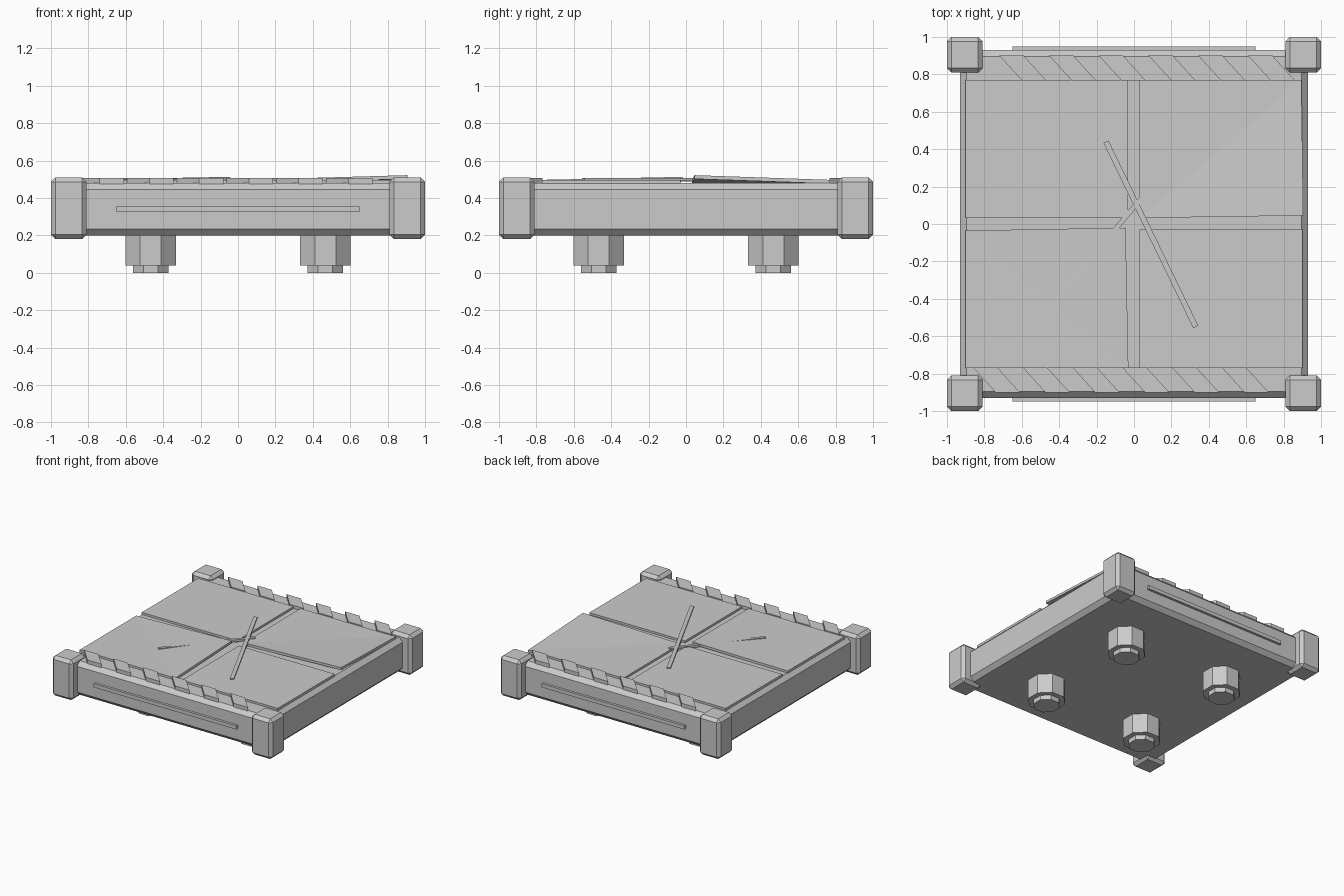
import bpy, bmesh, math

if "Cube" in bpy.data.objects:
    bpy.data.objects.remove(bpy.data.objects["Cube"])


def make(name, bm, bevel=0):
    bmesh.ops.recalc_face_normals(bm, faces=bm.faces)
    if bevel:
        bmesh.ops.bevel(bm, geom=bm.edges[:], offset=bevel, segments=1,
                        affect='EDGES')
    me = bpy.data.meshes.new(name)
    bm.to_mesh(me)
    bm.free()
    ob = bpy.data.objects.new(name, me)
    bpy.context.collection.objects.link(ob)
    return ob


def box(name, x0, x1, y0, y1, z0, z1, bevel=0):
    bm = bmesh.new()
    bmesh.ops.create_cube(bm, size=1)
    for v in bm.verts:
        v.co = (x0 if v.co.x < 0 else x1, y0 if v.co.y < 0 else y1,
                z0 if v.co.z < 0 else z1)
    return make(name, bm, bevel)


def prism(name, pts, z0, heights):
    """Closed quad prism; z0 is the thickness below each top corner height."""
    bm = bmesh.new()
    top = [bm.verts.new((x, y, h)) for (x, y), h in zip(pts, heights)]
    bot = [bm.verts.new((x, y, h - z0)) for (x, y), h in zip(pts, heights)]
    for ring in (top, bot):
        bm.faces.new((ring[0], ring[1], ring[2]))
        bm.faces.new((ring[0], ring[2], ring[3]))
    for i in range(4):
        j = (i + 1) % 4
        bm.faces.new((top[i], top[j], bot[j], bot[i]))
    return make(name, bm)


def foot_part(name, x, y, apothem, z0, z1):
    bm = bmesh.new()
    r = apothem / math.cos(math.pi / 8)
    bmesh.ops.create_cone(bm, cap_ends=True, segments=8, radius1=r,
                          radius2=r, depth=z1 - z0)
    bmesh.ops.rotate(bm, verts=bm.verts, cent=(0, 0, 0), matrix=turn)
    bmesh.ops.translate(bm, verts=bm.verts, vec=(x, y, (z0 + z1) / 2))
    # put a flat side squarely on each axis
    v = bm.verts[:][0].co
    return make(name, bm)


def bar(name, a, b, width, z0, z1):
    dx, dy = b[0] - a[0], b[1] - a[1]
    k = width / 2 / math.hypot(dx, dy)
    nx, ny = -dy * k, dx * k
    pts = [(a[0] + nx, a[1] + ny), (a[0] - nx, a[1] - ny),
           (b[0] - nx, b[1] - ny), (b[0] + nx, b[1] + ny)]
    return prism(name, pts, z1 - z0, [z1] * 4)


from mathutils import Matrix
turn = Matrix.Rotation(math.pi / 8, 3, 'Z')

# main slab with chamfered rim
box("base_slab", -0.93, 0.93, -0.93, 0.93, 0.2, 0.48, 0.034)

# corner blocks and feet
for sx in (-1, 1):
    for sy in (-1, 1):
        x, y = sx * 0.905, sy * 0.905
        box("corner_block", x - 0.095, x + 0.095, y - 0.095, y + 0.095,
            0.18, 0.51, 0.024)
        foot_part("foot", sx * 0.467, sy * 0.467, 0.135, 0.038, 0.21)
        foot_part("foot_pad", sx * 0.467, sy * 0.467, 0.095, 0.0, 0.045)

# trim bars on front and back
box("front_trim", -0.65, 0.65, -0.95, -0.9, 0.325, 0.355)
box("back_trim", -0.65, 0.65, 0.9, 0.95, 0.325, 0.355)

# four top plates, two of them with a lifted corner
T = 0.497
prism("plate_back_left", [(-0.9, 0.035), (-0.033, 0.035), (-0.033, 0.77),
                          (-0.9, 0.77)], 0.02, [T] * 4)
prism("plate_front_right", [(0.03, -0.77), (0.9, -0.77), (0.9, -0.03),
                            (0.03, -0.03)], 0.02, [T] * 4)
prism("plate_back_right", [(0.03, 0.032), (0.905, 0.045), (0.895, 0.77),
                           (0.03, 0.77)], 0.02, [T, 0.522, T, T])
prism("plate_front_left", [(-0.03, -0.77), (-0.045, -0.02), (-0.9, -0.035),
                           (-0.9, -0.77)], 0.02, [T, 0.513, T, T])

# slanted edge stripes, repeated by a half turn for the back
for s in (1, -1):
    for k in range(6):
        x = -0.86 + 0.266 * k
        pts = [(x, -0.768), (x + 0.13, -0.768), (x + 0.25, -0.9),
               (x + 0.12, -0.9)]
        prism("edge_stripe", [(s * px, s * py) for px, py in pts], 0.03,
              [0.506] * 4)

# crossed scratch bars
bar("long_scratch", (-0.15, 0.44), (0.33, -0.55), 0.03, 0.49, 0.507)
bar("short_scratch", (-0.43, -0.42), (0.05, 0.15), 0.025, 0.488, 0.505)
